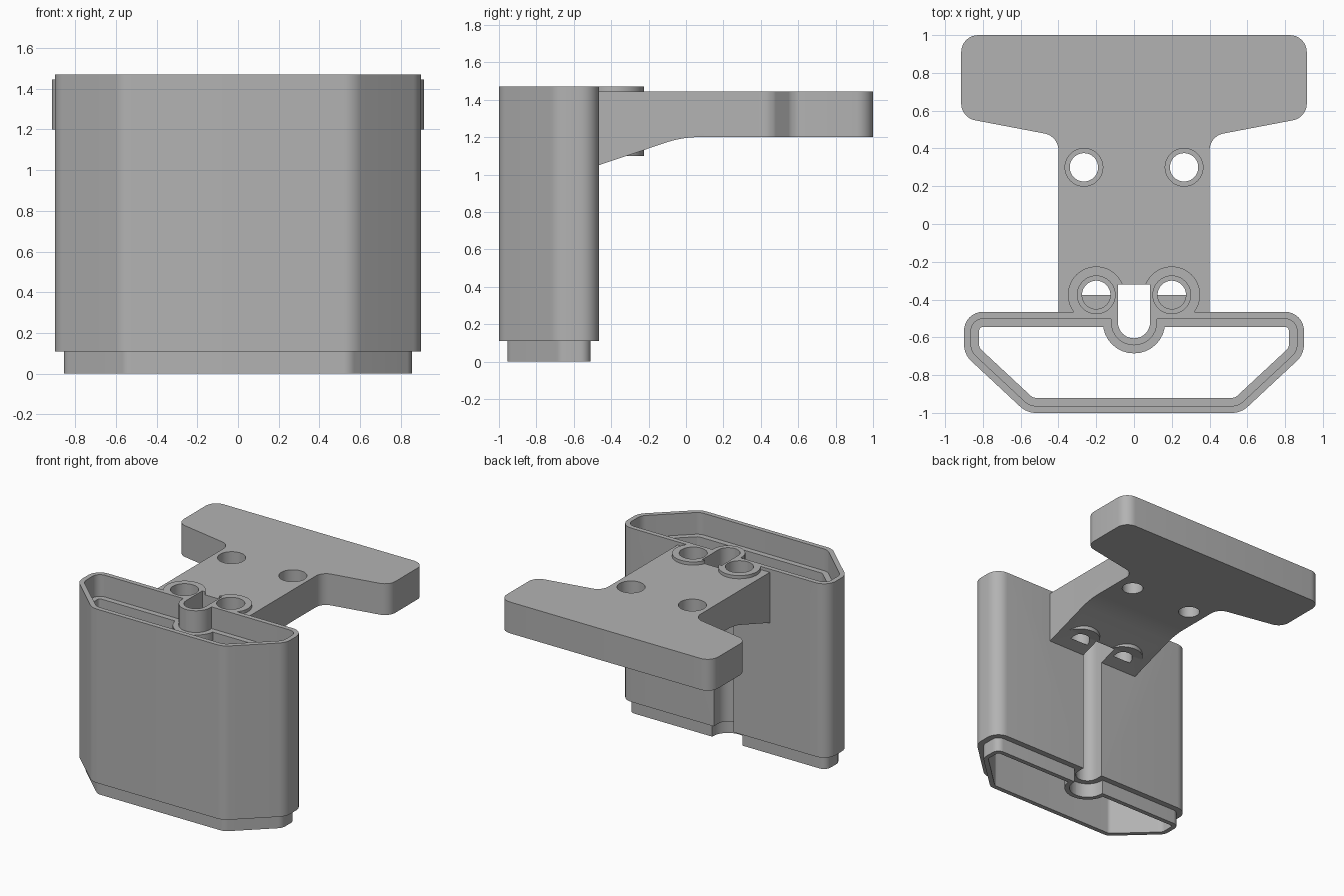
import bpy, bmesh, math
from mathutils import Vector

cube = bpy.data.objects.get("Cube")
if cube:
    bpy.data.objects.remove(cube, do_unlink=True)

grey = bpy.data.materials.new("matte grey")
grey.use_nodes = True
colour = (0.45, 0.45, 0.45, 1)
grey.diffuse_color = colour
bsdf = next(n for n in grey.node_tree.nodes if n.type == 'BSDF_PRINCIPLED')
bsdf.inputs["Base Color"].default_value = colour
bsdf.inputs["Roughness"].default_value = 0.6


def mirrored(half):
    """Complete a counter-clockwise right half across the x = 0 line."""
    return half + [(-x, y, r) for x, y, r in reversed(half)]


def outline(corners, inset=0.0, steps=8):
    """Counter-clockwise (x, y, radius) corners to a rounded, inset loop."""
    points = []
    for i, (x, y, r) in enumerate(corners):
        p = Vector((x, y))
        a = (p - Vector(corners[i - 1][:2])).normalized()
        b = (Vector(corners[(i + 1) % len(corners)][:2]) - p).normalized()
        na, nb = Vector((-a.y, a.x)), Vector((-b.y, b.x))
        p = p + inset * (na + nb) / (1 + na.dot(nb))
        if r == 0:
            points.append(p)
            continue
        turn = math.atan2(a.x * b.y - a.y * b.x, a.dot(b))
        side = math.copysign(1, turn)
        r -= inset * side
        start = p - a * r * math.tan(abs(turn) / 2)
        centre = start + na * r * side
        for k in range(steps + 1):
            t = turn * k / steps
            v = start - centre
            points.append(centre + Vector((v.x * math.cos(t) - v.y * math.sin(t),
                                           v.x * math.sin(t) + v.y * math.cos(t))))
    return points


def loft(name, loops, closed=False):
    """Bridge equal loops of 3D points; cap the ends or close into a ring."""
    bm = bmesh.new()
    rings = [[bm.verts.new(p) for p in loop] for loop in loops]
    n = len(rings[0])
    for i in range(len(rings) if closed else len(rings) - 1):
        lo, hi = rings[i], rings[(i + 1) % len(rings)]
        for j in range(n):
            k = (j + 1) % n
            bm.faces.new((lo[j], lo[k], hi[k], hi[j]))
    if not closed:
        bm.faces.new(rings[0][::-1])
        bm.faces.new(rings[-1])
    bmesh.ops.recalc_face_normals(bm, faces=bm.faces)
    mesh = bpy.data.meshes.new(name)
    bm.to_mesh(mesh)
    bm.free()
    mesh.materials.append(grey)
    ob = bpy.data.objects.new(name, mesh)
    bpy.context.collection.objects.link(ob)
    return ob


def prism(name, points, z0, z1):
    return loft(name, [[(x, y, z) for x, y in points] for z in (z0, z1)])


def disc(x, y, r, floor=-9.0, n=48):
    return [(x + r * math.cos(2 * math.pi * k / n),
             max(floor, y + r * math.sin(2 * math.pi * k / n))) for k in range(n)]


def combine(target, tool, operation):
    tool.hide_render = True
    mod = target.modifiers.new(operation, 'BOOLEAN')
    mod.operation, mod.solver, mod.object = operation, 'EXACT', tool
    bpy.context.view_layer.objects.active = target
    bpy.ops.object.modifier_apply(modifier=mod.name)
    bpy.data.objects.remove(tool, do_unlink=True)


TOP, PLATE_TOP, BACK = 1.47, 1.445, -0.465
JOIN = BACK - 0.015

# Hollow sleeve: rounded outline with a U-shaped channel down the back
sleeve_plan = mirrored([(0.567, -1, 0.12), (0.9, -0.69, 0.12), (0.9, BACK, 0.1),
                        (0.085, BACK, 0), (0.085, -0.605, 0.084)])
# Wall section as (inset, height): socket at the top, spigot at the bottom
wall = [(0, 0.11), (0, TOP), (0.037, TOP), (0.037, 1.3),
        (0.08, 1.3), (0.08, 0), (0.045, 0), (0.045, 0.11)]
body = loft("sleeve_with_mounting_plate",
            [[(p.x, p.y, z) for p in outline(sleeve_plan, d)] for d, z in wall],
            closed=True)

# T-shaped mounting plate
plate_plan = mirrored([(0.4, JOIN, 0), (0.4, 0.465, 0.09),
                       (0.915, 0.563, 0.09), (0.915, 1, 0.09)])
plate = prism("mounting_plate", outline(plate_plan), 0.95, PLATE_TOP)

# Side profile of the plate, with the gusset under the stem
side = outline([(JOIN, 1.045, 0), (-0.02, 1.2, 0.55), (1.1, 1.2, 0),
                (1.1, 1.6, 0), (JOIN - 0.05, 1.6, 0), (JOIN - 0.05, 1.028, 0)])
profile = loft("plate_side_profile", [[(x, p.x, p.y) for p in side] for x in (-1, 1)])
combine(plate, profile, 'INTERSECT')

# Screw bosses
for sx in (-1, 1):
    boss = prism("screw_boss", disc(sx * 0.2, -0.375, 0.15, JOIN), 1.1, TOP)
    combine(plate, boss, 'UNION')

# Slot behind the channel
slot = prism("channel_slot", [(-0.085, -0.6), (0.085, -0.6),
                              (0.085, -0.32), (-0.085, -0.32)], 0.9, 1.6)
combine(plate, slot, 'DIFFERENCE')
combine(body, plate, 'UNION')

# Counterbored screw holes; the front pair stops inside the gusset
for sx in (-1, 1):
    for x, y, seat, floor in ((0.2, -0.375, 1.28, 1.08), (0.265, 0.3, 1.3, 1.0)):
        combine(body, prism("screw_hole", disc(sx * x, y, 0.075), floor, 1.6), 'DIFFERENCE')
        combine(body, prism("counterbore", disc(sx * x, y, 0.1), seat, 1.6), 'DIFFERENCE')

# Smooth rounded corners, keep hard edges
bpy.ops.object.select_all(action='DESELECT')
body.select_set(True)
bpy.context.view_layer.objects.active = body
bpy.ops.object.shade_smooth_by_angle(angle=math.radians(30))
